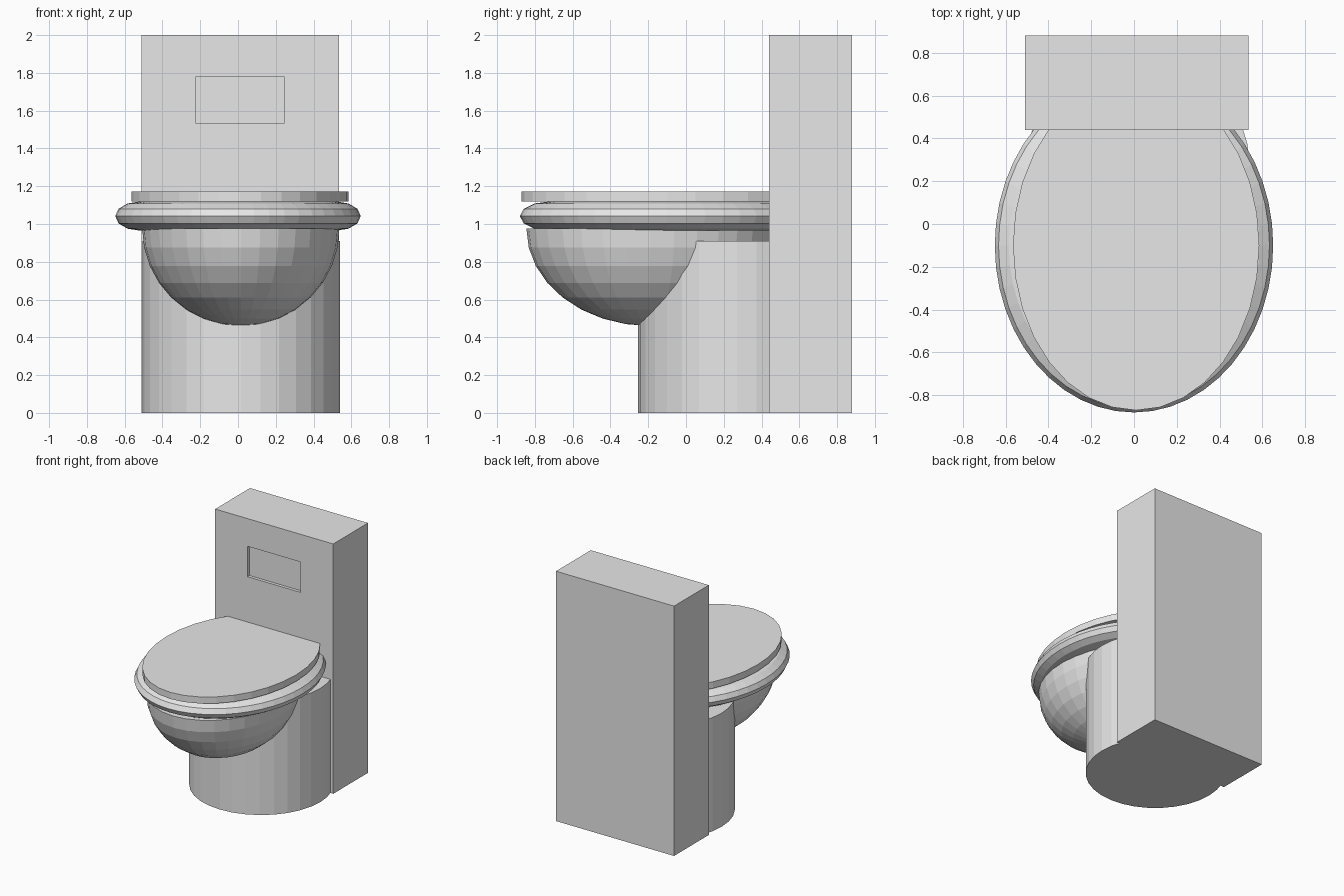
import bpy, bmesh, math
from mathutils import Matrix, Vector

if "Cube" in bpy.data.objects:
    bpy.data.objects.remove(bpy.data.objects["Cube"])

ceramic = bpy.data.materials.new("light_grey_ceramic")
ceramic.diffuse_color = (0.8, 0.8, 0.8, 1)
ceramic.use_nodes = True
ceramic.node_tree.nodes["Principled BSDF"].inputs["Base Color"].default_value = ceramic.diffuse_color


def finish(name, bm):
    bmesh.ops.recalc_face_normals(bm, faces=bm.faces)
    mesh = bpy.data.meshes.new(name)
    bm.to_mesh(mesh)
    bm.free()
    mesh.materials.append(ceramic)
    ob = bpy.data.objects.new(name, mesh)
    bpy.context.collection.objects.link(ob)
    return ob


def elliptic_cylinder(name, cx, cy, rx, ry, z0, z1, sides):
    bm = bmesh.new()
    m = Matrix.Translation((cx, cy, (z0 + z1) / 2)) @ Matrix.Diagonal((rx, ry, z1 - z0, 1))
    bmesh.ops.create_cone(bm, cap_ends=True, segments=sides, radius1=1, radius2=1, depth=1, matrix=m)
    return finish(name, bm)


# Tall tank with a flush-panel recess in the front
def tank():
    x0, x1, y0, y1, z0, z1 = -0.51, 0.535, 0.44, 0.88, 0.0, 2.0
    bm = bmesh.new()
    m = Matrix.Translation(((x0 + x1) / 2, (y0 + y1) / 2, (z0 + z1) / 2))
    bmesh.ops.create_cube(bm, size=1, matrix=m @ Matrix.Diagonal((x1 - x0, y1 - y0, z1 - z0, 1)))
    bm.normal_update()
    front = next(f for f in bm.faces if f.normal.y < -0.9)
    bmesh.ops.inset_individual(bm, faces=[front], thickness=0.1)
    for v in front.verts:
        v.co.x = -0.225 if v.co.x < 0 else 0.247
        v.co.z = 1.535 if v.co.z < 1 else 1.778
    panel = bmesh.ops.extrude_discrete_faces(bm, faces=[front])["faces"][0]
    for v in panel.verts:
        v.co.y += 0.025
    finish("tank", bm)


# Half-ellipsoid bowl, flat on top
def bowl():
    bm = bmesh.new()
    bmesh.ops.create_uvsphere(bm, u_segments=32, v_segments=16, radius=1)
    geom = bm.verts[:] + bm.edges[:] + bm.faces[:]
    bmesh.ops.bisect_plane(bm, geom=geom, dist=1e-4, plane_co=(0, 0, 0),
                           plane_no=(0, 0, 1), clear_outer=True)
    bmesh.ops.holes_fill(bm, edges=[e for e in bm.edges if e.is_boundary], sides=0)
    bm.transform(Matrix.Translation((0.015, -0.19, 0.975)) @ Matrix.Diagonal((0.522, 0.655, 0.515, 1)))
    finish("bowl", bm)


# Oval seat ring with a rounded section
def seat():
    n, k = 48, 12
    bm = bmesh.new()
    rings = []
    for i in range(n):
        a = 2 * math.pi * i / n
        ring = []
        for j in range(k):
            b = 2 * math.pi * j / k
            r = 0.8 + 0.2 * math.cos(b)
            ring.append(bm.verts.new((0.65 * r * math.cos(a), -0.1 + 0.78 * r * math.sin(a),
                                      1.042 + 0.077 * math.sin(b))))
        rings.append(ring)
    for i in range(n):
        p, q = rings[i], rings[(i + 1) % n]
        for j in range(k):
            bm.faces.new((p[j], q[j], q[(j + 1) % k], p[(j + 1) % k]))
    finish("seat", bm)


tank()
bowl()
seat()
elliptic_cylinder("pedestal", 0.017, 0.27, 0.523, 0.523, 0.0, 0.91, 32)
elliptic_cylinder("lid", 0.01, -0.1, 0.575, 0.77, 1.119, 1.172, 32)
